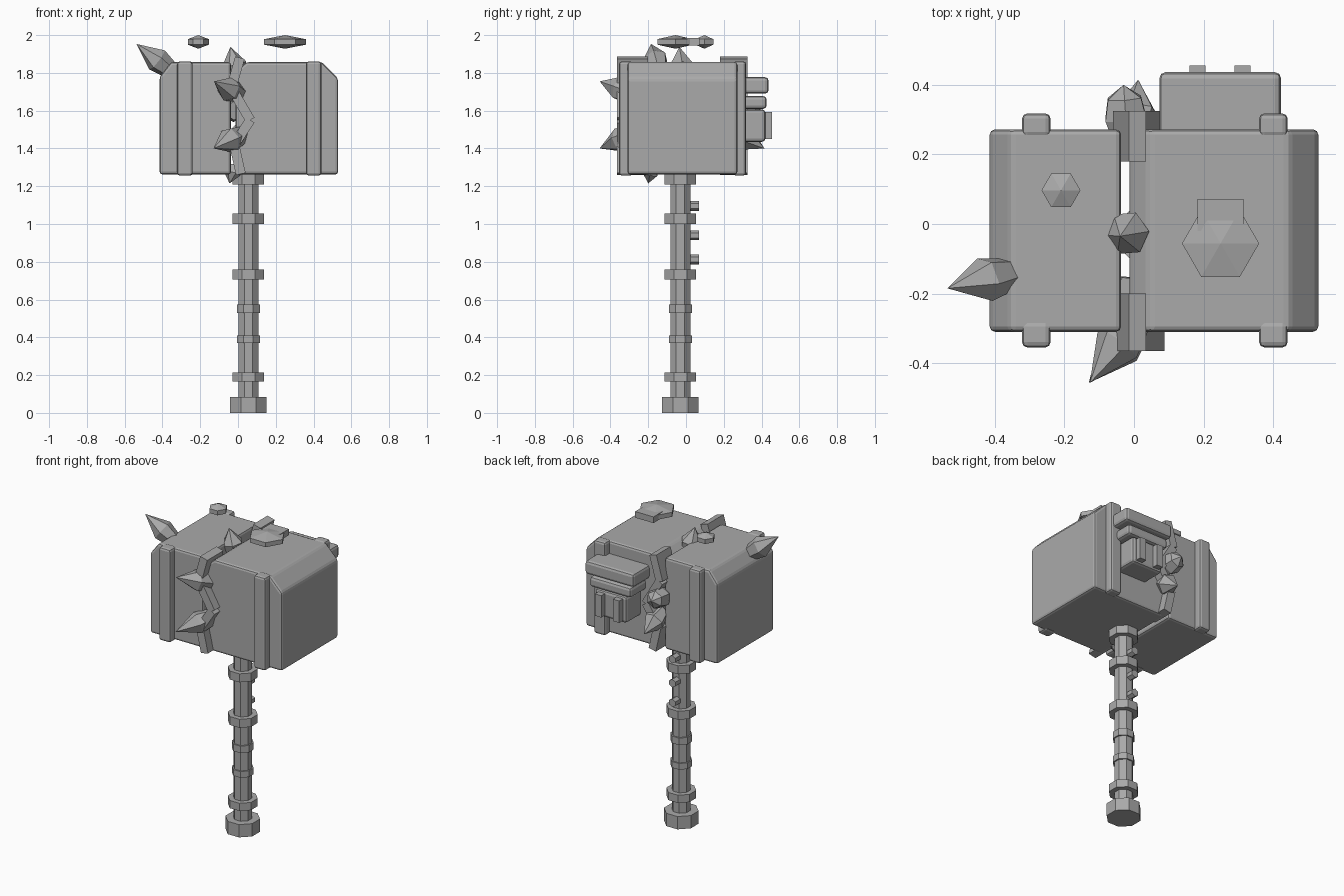
import bpy, bmesh, math
from mathutils import Vector

if "Cube" in bpy.data.objects:
    bpy.data.objects.remove(bpy.data.objects["Cube"])

stone = bpy.data.materials.new("stone_grey")
stone.use_nodes = True
GREY = (0.4, 0.4, 0.4, 1)
stone.diffuse_color = GREY
stone.node_tree.nodes["Principled BSDF"].inputs["Base Color"].default_value = GREY


def finish(name, bm, bevel=0, segments=2):
    bmesh.ops.recalc_face_normals(bm, faces=bm.faces)
    mesh = bpy.data.meshes.new(name)
    bm.to_mesh(mesh)
    bm.free()
    mesh.materials.append(stone)
    ob = bpy.data.objects.new(name, mesh)
    bpy.context.collection.objects.link(ob)
    if bevel:
        mod = ob.modifiers.new("soft_edges", "BEVEL")
        mod.width, mod.segments, mod.limit_method = bevel, segments, "ANGLE"
    return ob


def box(name, low, high, bevel=0):
    bm = bmesh.new()
    bmesh.ops.create_cube(bm, size=1)
    for v in bm.verts:
        v.co = [(a + b) / 2 + c * (b - a) for a, b, c in zip(low, high, v.co)]
    return finish(name, bm, bevel)


def prism(name, profile, y0, y1, bevel):
    """Extrude an x-z outline along y."""
    bm = bmesh.new()
    face = bm.faces.new([bm.verts.new((x, y0, z)) for x, z in profile])
    new = bmesh.ops.extrude_face_region(bm, geom=[face])["geom"]
    bmesh.ops.translate(bm, vec=(0, y1 - y0, 0),
                        verts=[g for g in new if isinstance(g, bmesh.types.BMVert)])
    return finish(name, bm, bevel)


def turned(name, start, end, rings, sides, twist=0.5):
    """Faceted solid along an axis; rings are (fraction, radius)."""
    start, end = Vector(start), Vector(end)
    turn = (end - start).to_track_quat("Z", "Y")
    bm = bmesh.new()
    loops = []
    for f, r in rings:
        centre = start.lerp(end, f)
        angles = [(i + twist) * math.tau / sides for i in range(sides)] if r else [0]
        loops.append([bm.verts.new(centre + turn @ Vector((r * math.cos(a), r * math.sin(a), 0)))
                      for a in angles])
    for a, b in zip(loops, loops[1:]):
        for i in range(sides):
            j = (i + 1) % sides
            quad = [a[i % len(a)], a[j % len(a)], b[j % len(b)], b[i % len(b)]]
            bm.faces.new(list(dict.fromkeys(quad)))
    for loop in (loops[0], loops[-1]):
        if len(loop) > 2:
            bm.faces.new(loop)
    return finish(name, bm)


def crystal(name, base, tip, r, sides=6):
    return turned(name, base, tip, [(0, r * 0.65), (0.45, r), (1, 0)], sides, 0.2)


# Handle with pommel, collars and grip rings
HX, HY = 0.055, -0.03
for name, z0, z1, r in [("handle", 0.05, 1.3, 0.057), ("pommel", 0, 0.083, 0.104),
                        ("lower_collar", 0.165, 0.215, 0.09), ("middle_collar", 0.705, 0.76, 0.09),
                        ("upper_collar", 1.0, 1.055, 0.09), ("head_collar", 1.21, 1.275, 0.09),
                        ("grip_ring_low", 0.37, 0.41, 0.066), ("grip_ring_high", 0.53, 0.575, 0.066)]:
    turned(name, (HX, HY, z0), (HX, HY, z1), [(0, r), (1, r)], 8)

# Pegs on the back of the handle
for i, z in enumerate((0.812, 0.94, 1.095)):
    turned(f"handle_peg_{i}", (0.05, 0, z), (0.05, 0.07, z), [(0, 0.026), (1, 0.026)], 6)

# Two halves of the split head
BOT, TOP = 1.262, 1.857
prism("head_left_half", [(-0.415, BOT), (-0.037, BOT), (-0.037, TOP), (-0.355, TOP), (-0.415, 1.78)],
      -0.31, 0.272, 0.015)
prism("head_right_half", [(-0.013, BOT), (0.53, BOT), (0.53, 1.77), (0.445, TOP),
                          (0.045, TOP), (-0.013, 1.81)], -0.31, 0.272, 0.015)

# Raised bands on front and back
for side, x0, x1 in (("left", -0.322, -0.24), ("right", 0.36, 0.442)):
    box(f"front_band_{side}", (x0, -0.355, 1.256), (x1, -0.28, 1.861), 0.015)
    box(f"back_band_{side}", (x0, 0.25, 1.256), (x1, 0.318, 1.861), 0.015)

# Zigzag bars along the crack, front and back
path = [(0.01, 1.88), (-0.035, 1.72), (0.065, 1.55), (-0.02, 1.42), (0.015, 1.265)]
for face, y0, y1 in (("front", -0.365, -0.2), ("back", 0.18, 0.325)):
    for i, (a, b) in enumerate(zip(path, path[1:])):
        p, q = Vector(a), Vector(b)
        side = (q - p).orthogonal().normalized() * 0.026
        prism(f"{face}_crack_bar_{i}", [p + side, q + side, q - side, p - side], y0, y1, 0)

# Crystals bursting from the crack and the corner
crystal("front_crystal_upper", (0.015, -0.26, 1.685), (-0.127, -0.457, 1.755), 0.068)
crystal("front_crystal_lower", (0.03, -0.26, 1.48), (-0.13, -0.457, 1.4), 0.068)
crystal("top_crystal", (-0.005, -0.02, 1.77), (-0.04, -0.035, 1.938), 0.066)
crystal("corner_crystal", (-0.34, -0.14, 1.8), (-0.537, -0.185, 1.953), 0.066)
crystal("back_crystal_lower", (0.0, 0.24, 1.49), (0.012, 0.415, 1.4), 0.066)
turned("back_crystal_upper", (-0.02, 0.25, 1.6), (-0.03, 0.4, 1.62),
       [(0, 0.05), (0.35, 0.068), (0.75, 0.055), (1, 0)], 6)
crystal("bottom_crystal", (-0.02, -0.18, 1.31), (-0.045, -0.2, 1.215), 0.045)

# Stepped block on the back face
box("back_block_top", (0.073, 0.25, 1.69), (0.423, 0.437, 1.777), 0.018)
box("back_block_middle", (0.1, 0.25, 1.61), (0.396, 0.427, 1.677), 0.018)
box("back_block_bottom", (0.135, 0.25, 1.435), (0.361, 0.42, 1.607), 0.018)
for i, x in enumerate((0.183, 0.312)):
    box(f"back_strip_{i}", (x - 0.023, 0.36, 1.45), (x + 0.023, 0.456, 1.592))

# Floating hexagonal gems above the head
for name, x, y, r in (("small_gem", -0.21, 0.097, 0.056), ("large_gem", 0.249, -0.056, 0.111)):
    turned(name, (x, y, 1.928), (x, y, 2.0), [(0, 0), (0.3, r), (0.7, r), (1, 0)], 6, 0)
box("gem_tab", (0.183, -0.02, 1.945), (0.315, 0.072, 1.985))
